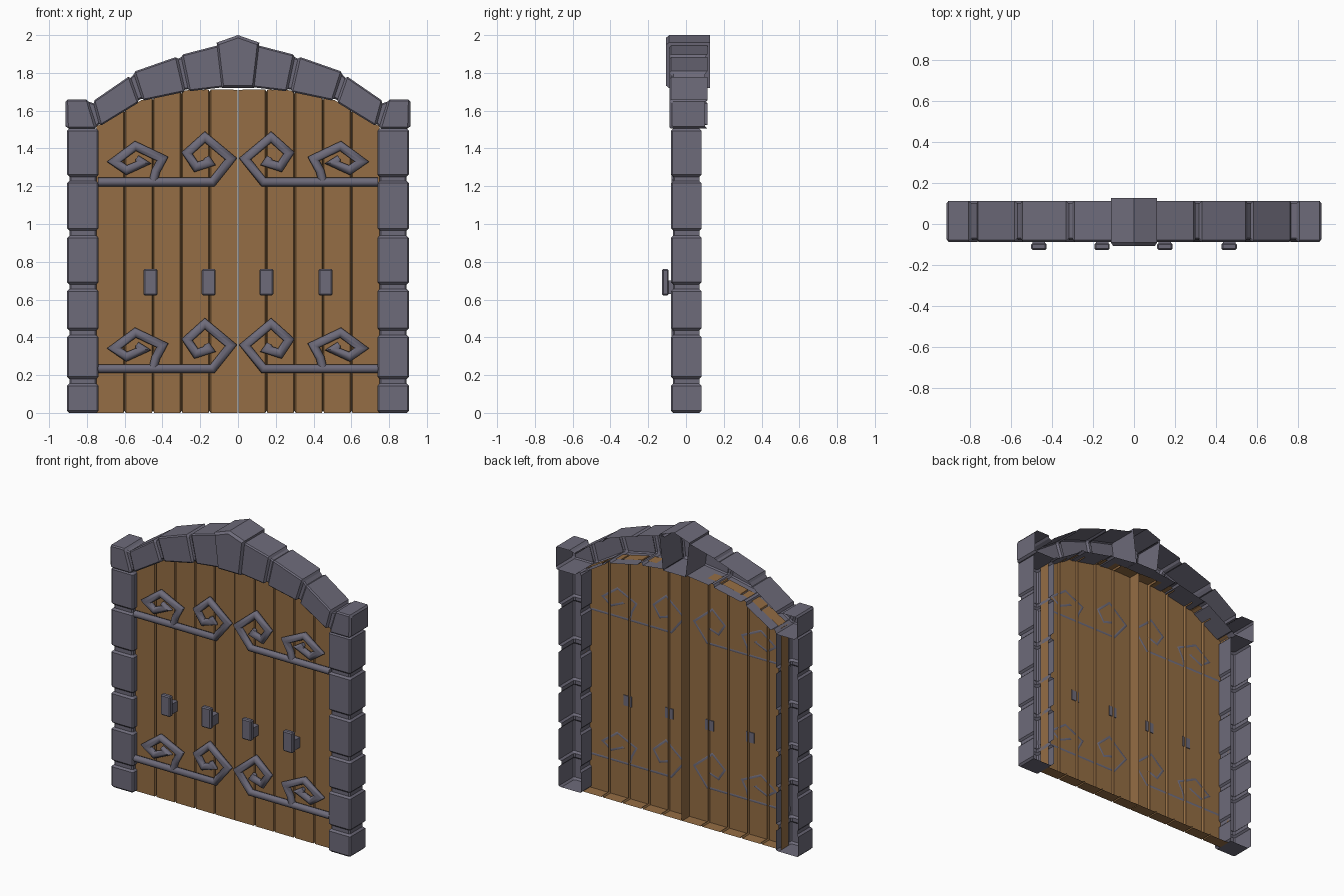
import bpy, bmesh, math
from mathutils import Vector

if "Cube" in bpy.data.objects:
    bpy.data.objects.remove(bpy.data.objects["Cube"])


def material(name, col):
    m = bpy.data.materials.new(name)
    m.diffuse_color = (*col, 1)
    m.use_nodes = True
    m.node_tree.nodes["Principled BSDF"].inputs["Base Color"].default_value = m.diffuse_color
    return m


STONE = material("grey stone", (0.155, 0.147, 0.195))
WOOD = material("brown wood", (0.30, 0.155, 0.058))


def finish(name, bm, mat):
    bmesh.ops.recalc_face_normals(bm, faces=bm.faces[:])
    me = bpy.data.meshes.new(name)
    bm.to_mesh(me)
    bm.free()
    me.materials.append(mat)
    ob = bpy.data.objects.new(name, me)
    bpy.context.collection.objects.link(ob)
    return ob


def skin(bm, rings, closed=False):
    """Quads between successive rings of coordinates; returns vertex rings."""
    vs = [[bm.verts.new(p) for p in r] for r in rings]
    for a, b in zip(vs, vs[1:]):
        n = len(a)
        for i in range(n if closed else n - 1):
            j = (i + 1) % n
            bm.faces.new((a[i], a[j], b[j], b[i]))
    return vs


def masonry(name, stones, yf, yb, side, cap_end):
    """Run of stones with recessed joints, open at the back.
    Each stone is (A1, B1, A2, B2): its two cross edges in x/z."""
    bm = bmesh.new()
    rings = []
    for a1, b1, a2, b2 in stones:
        a1, b1, a2, b2 = map(Vector, (a1, b1, a2, b2))
        t = 0.012 / ((a2 - a1).length + (b2 - b1).length) * 2
        for f, inset in ((0, 0.012), (t, 0), (1 - t, 0), (1, 0.012)):
            a, b = a1.lerp(a2, f), b1.lerp(b2, f)
            d = (b - a).normalized()
            a, b = a + d * inset, b - d * inset
            c, y0, y1 = 0.008, yf + inset, yb - inset
            sec = [(a, y1), (a, y0 + c), (a + d * c, y0),
                   (b - d * c, y0), (b, y0 + c), (b, y1)]
            rings.append([(side * p.x, y, p.y) for p, y in sec])
    vs = skin(bm, rings)
    bm.faces.new(vs[0])
    if cap_end:
        bm.faces.new(vs[-1])
    return finish(name, bm, STONE)


# Pillars and arch halves
PILLAR_Z = [(0, .155), (.18, .412), (.437, .655), (.68, .938), (.965, 1.228), (1.25, 1.505)]
pillar = [((.905, a), (.738, a), (.905, b), (.738, b)) for a, b in PILLAR_Z]
arch = [
    ((.912, 1.505), (.912, 1.66), (.745, 1.505), (.795, 1.66)),
    ((.732, 1.517), (.768, 1.65), (.522, 1.645), (.572, 1.785)),
    ((.505, 1.652), (.555, 1.805), (.278, 1.70), (.32, 1.887)),
    ((.262, 1.702), (.303, 1.895), (.07, 1.725), (.09, 1.95)),
]
for s, tag in ((1, "right"), (-1, "left")):
    masonry("pillar_" + tag, pillar, -.08, .083, s, True)
    masonry("arch_" + tag, arch, -.087, .113, s, False)

# Keystone: pentagon shell with chamfered front
bm = bmesh.new()
key = [(-.085, 1.72), (.085, 1.72), (.113, 1.96), (0, 2.0), (-.113, 1.96)]
mid = Vector((0, 1.85))
small = [mid + (Vector(p) - mid) * .9 for p in key]
vs = skin(bm, [[(x, .127, z) for x, z in key], [(x, -.09, z) for x, z in key],
               [(p.x, -.106, p.y) for p in small]], True)
bm.faces.new(vs[-1])
finish("keystone", bm, STONE)

# Door leaves: grooved planks, shells open at the back
FRONT, BACK = -.035, .045
TOP = [(0, 1.71), (.1, 1.713), (.27, 1.708), (.513, 1.655), (.735, 1.525), (.76, 1.51)]


def top_z(x):
    for (x0, z0), (x1, z1) in zip(TOP, TOP[1:]):
        if x <= x1:
            return z0 + (z1 - z0) * (x - x0) / (x1 - x0)


for s, tag in ((1, "right"), (-1, "left")):
    pts = [(.003, FRONT, 0), (.1, FRONT, 0), (.27, FRONT, 0), (.513, FRONT, 0), (.75, FRONT, 0)]
    for k in range(1, 5):
        g = .15 * k
        pts += [(g - .006, FRONT, 0), (g, FRONT + .014, .012), (g + .006, FRONT, 0)]
    pts.sort()
    bm = bmesh.new()
    rows = []
    for x, y, n in pts:
        rows.append([(s * x, BACK, n), (s * x, y, n),
                     (s * x, y, top_z(x) - n), (s * x, BACK, top_z(x) - n)])
    vs = skin(bm, rows)
    bm.faces.new(vs[0])
    bm.faces.new(vs[-1])
    finish("door_leaf_" + tag, bm, WOOD)


# Scroll ironwork: mitred tubes
def tube(bm, path, r, y, sides=8):
    P = [Vector(p) for p in path]
    rings = []
    for i, p in enumerate(P):
        t0 = (p - P[max(i - 1, 0)]).normalized() if i else (P[1] - p).normalized()
        t1 = (P[i + 1] - p).normalized() if i < len(P) - 1 else t0
        t = (t0 + t1).normalized()
        n = Vector((-t.y, t.x)) / max(t.dot(t0), .55)
        rad = r * (.6 if i == len(P) - 1 else 1)
        ring = []
        for k in range(sides):
            a = math.tau * k / sides
            q = p + n * rad * math.cos(a)
            ring.append((q.x, y + rad * math.sin(a), q.y))
        rings.append(ring)
    vs = skin(bm, rings, True)
    bm.faces.new(vs[0])
    bm.faces.new(vs[-1])


INNER = [(.74, 1.222), (.135, 1.222), (.037, 1.345), (.175, 1.46), (.27, 1.375),
         (.222, 1.302), (.15, 1.325), (.165, 1.355)]
OUTER = [(.45, 1.222), (.47, 1.27), (.40, 1.345), (.543, 1.413), (.655, 1.33),
         (.59, 1.285), (.50, 1.325), (.535, 1.352)]
OUTER[1] = (.435, 1.28)
for s, tag in ((1, "right"), (-1, "left")):
    for dz, level in ((0, "upper"), (-.988, "lower")):
        bm = bmesh.new()
        for path in (INNER, OUTER):
            tube(bm, [(s * x, z + dz) for x, z in path], .023, -.055)
        ob = finish(f"scroll_hinge_{level}_{tag}", bm, STONE)
        bpy.ops.object.select_all(action='DESELECT')
        ob.select_set(True)
        bpy.context.view_layer.objects.active = ob
        bpy.ops.object.shade_smooth_by_angle(angle=math.radians(50))


# Handles: upright plate on a short stem
def box(bm, x, hw, y0, y1, z0, z1, bev):
    new = bmesh.ops.create_cube(bm, size=1)["verts"]
    for v in new:
        v.co = (x + v.co.x * 2 * hw, (y0 + y1) / 2 + v.co.y * (y1 - y0),
                (z0 + z1) / 2 + v.co.z * (z1 - z0))
    if bev:
        edges = list({e for v in new for e in v.link_edges})
        bmesh.ops.bevel(bm, geom=edges, offset=bev, segments=1, affect='EDGES')


for i, x in enumerate((-.463, -.155, .15, .463)):
    bm = bmesh.new()
    box(bm, x, .037, -.127, -.092, .622, .762, .007)
    box(bm, x, .031, -.1, -.03, .63, .70, 0)
    finish(f"handle_{i + 1}", bm, STONE)
